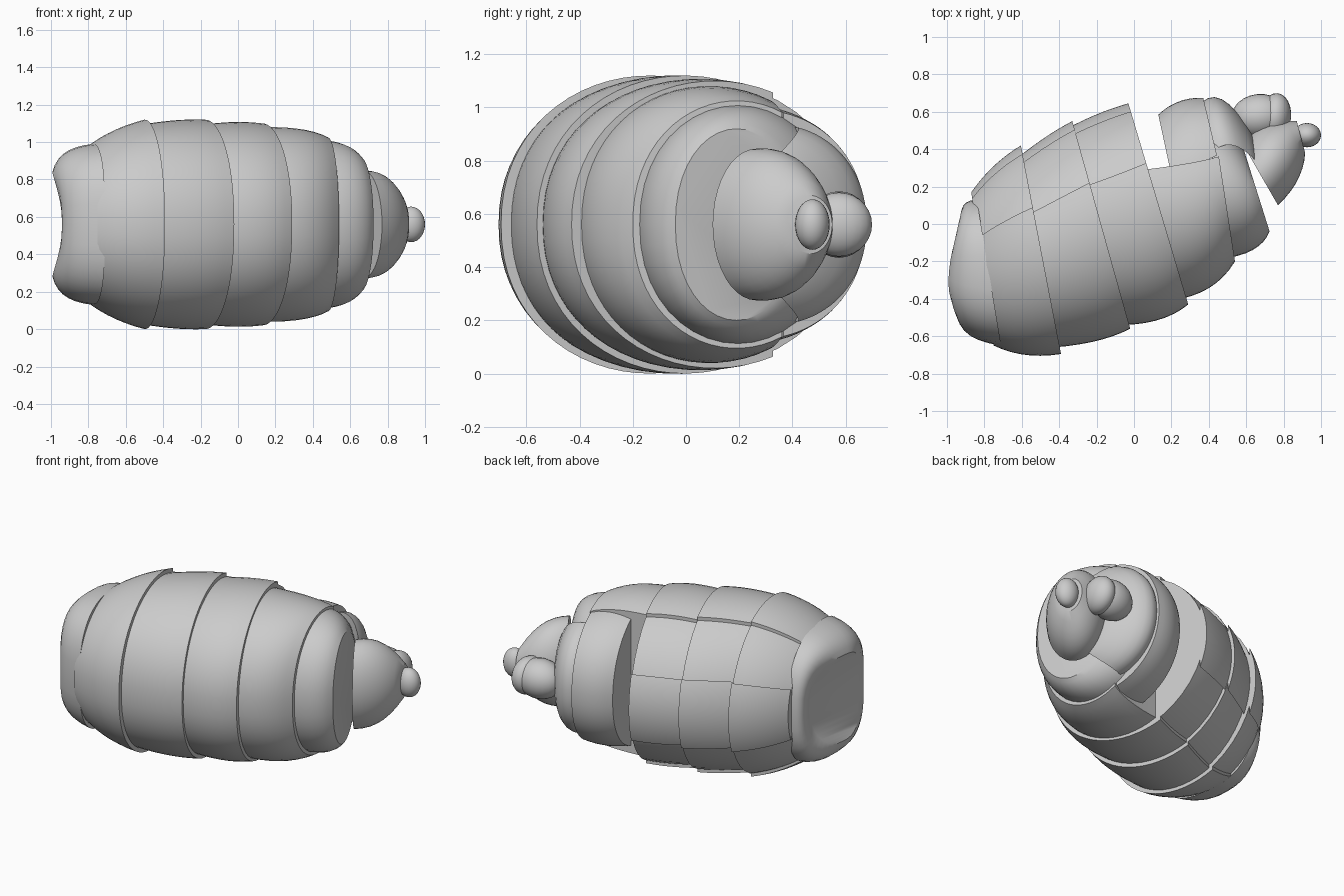
import bpy, bmesh
from math import sin, cos, pi, radians
from mathutils import Vector

if "Cube" in bpy.data.objects:
    bpy.data.objects.remove(bpy.data.objects["Cube"])

ZC = 0.56      # height of the symmetry plane
N = 40


def spow(x, p):
    return abs(x) ** p * (1 if x >= 0 else -1)


def finish(bm, name):
    bmesh.ops.recalc_face_normals(bm, faces=bm.faces)
    me = bpy.data.meshes.new(name)
    bm.to_mesh(me)
    bm.free()
    ob = bpy.data.objects.new(name, me)
    bpy.context.collection.objects.link(ob)
    bpy.ops.object.select_all(action='DESELECT')
    ob.select_set(True)
    bpy.context.view_layer.objects.active = ob
    bpy.ops.object.shade_smooth_by_angle(angle=radians(32))
    return ob


def blend(keys, u):
    """Quadratic through start, middle and end ring (dx, dy, vx, vy, half_height)."""
    w = (2 * (u - .5) * (u - 1), 4 * u * (1 - u), 2 * u * (u - .5))
    return [sum(wi * k[j] for wi, k in zip(w, keys)) for j in range(5)]


def plate(name, keys, a0=0, a1=360, grow=1.0, power=.92, cpower=1, dent=0, steps=7):
    """Loft elliptical arcs; angle 0 is the back edge, 180 the belly edge."""
    full = a1 - a0 >= 360
    bm = bmesh.new()
    rings = []
    for s in range(steps + 1):
        u = s / steps
        dx, dy, vx, vy, h = blend(keys, u)
        d, v = Vector((dx, dy, 0)), Vector((vx, vy, 0))
        mid = (d + v) / 2
        ring = []
        for i in range(N if full else N + 1):
            a = radians(a0 + (a1 - a0) * i / N)
            k = spow(sin(a), power)
            p = mid + (d - mid) * spow(cos(a), cpower) * grow
            p.z = ZC + h * k * grow
            p.x += dent * (1 - k * k) * (1 - u) ** 2
            ring.append(bm.verts.new(p))
        rings.append(ring)
    n = len(rings[0])
    for r, q in zip(rings, rings[1:]):
        for i in range(n):
            j = (i + 1) % n
            bm.faces.new((r[i], r[j], q[j], q[i]))
    bm.faces.new(rings[-1])
    if dent:       # end face made of strips so it can be hollow
        r = rings[0]
        for i in range(-N // 4, N // 4):
            ids = [i % n, (i + 1) % n, (n // 2 - i - 1) % n, (n // 2 - i) % n]
            bm.faces.new([r[k] for k in dict.fromkeys(ids)])
    else:
        bm.faces.new(rings[0])
    return finish(bm, name)


def blob(name, loc, size, turn=0):
    bm = bmesh.new()
    bmesh.ops.create_uvsphere(bm, u_segments=24, v_segments=14, radius=1)
    c, s = cos(turn), sin(turn)
    for v in bm.verts:
        x, y, z = (v.co[i] * size[i] for i in range(3))
        v.co = (loc[0] + c * x - s * y, loc[1] + s * x + c * y, loc[2] + z)
    return finish(bm, name)


# front collar with a hollow end face
plate("front_collar", [(-1.01, -.46, -.965, -.02, .285), (-.91, -.585, -.935, .09, .385),
                       (-.71, -.65, -.84, .13, .43)], power=.72, cpower=.8, dent=.07)

# three large rings: back shell, belly core and raised belly pad
big = [
    [(-.75, -.65, -.87, .17, .41), (-.58, -.70, -.75, .31, .50), (-.39, -.695, -.605, .42, .56)],
    [(-.43, -.66, -.64, .34, .53), (-.20, -.625, -.48, .46, .556), (-.02, -.56, -.33, .55, .56)],
    [(-.06, -.54, -.36, .51, .53), (.14, -.51, -.19, .59, .547), (.29, -.43, -.03, .645, .54)],
]
for i, keys in enumerate(big, 1):
    plate(f"back_shell_{i}", keys, -114, 114)
    plate(f"belly_core_{i}", keys, grow=.975, power=1.05)
    plate(f"belly_pad_{i}", keys, 156, 204, power=1)

# fourth ring: back shell and separate belly plate, leaving an open wedge
plate("back_shell_4", [(.25, -.40, -.02, .56, .52), (.42, -.33, .24, .58, .51),
                       (.54, -.20, .42, .58, .465)], -116, 116)
plate("belly_plate_4", [(.32, -.30, .13, .585, .45), (.45, -.24, .24, .655, .455),
                        (.56, -.12, .37, .675, .43)], 103, 257)

# fifth ring
plate("back_shell_5", [(.51, -.18, .38, .57, .45), (.65, -.13, .49, .52, .425),
                       (.725, -.04, .58, .42, .36)])
plate("belly_plate_5", [(.54, -.05, .36, .65, .37), (.61, .02, .49, .655, .36),
                        (.68, .12, .65, .45, .25)], 105, 255)

# tail tip: domed plate, belly keel and end knob
plate("tail_dome", [(.77, .10, .58, .43, .285), (.875, .235, .70, .53, .25),
                    (.915, .38, .87, .55, .11)], power=1)
blob("tail_keel", (.67, .575, ZC), (.15, .12, .125), .1)
blob("tail_keel_lobe", (.755, .575, ZC), (.085, .125, .12), -.1)
blob("tail_knob", (.925, .475, ZC), (.075, .065, .095))
